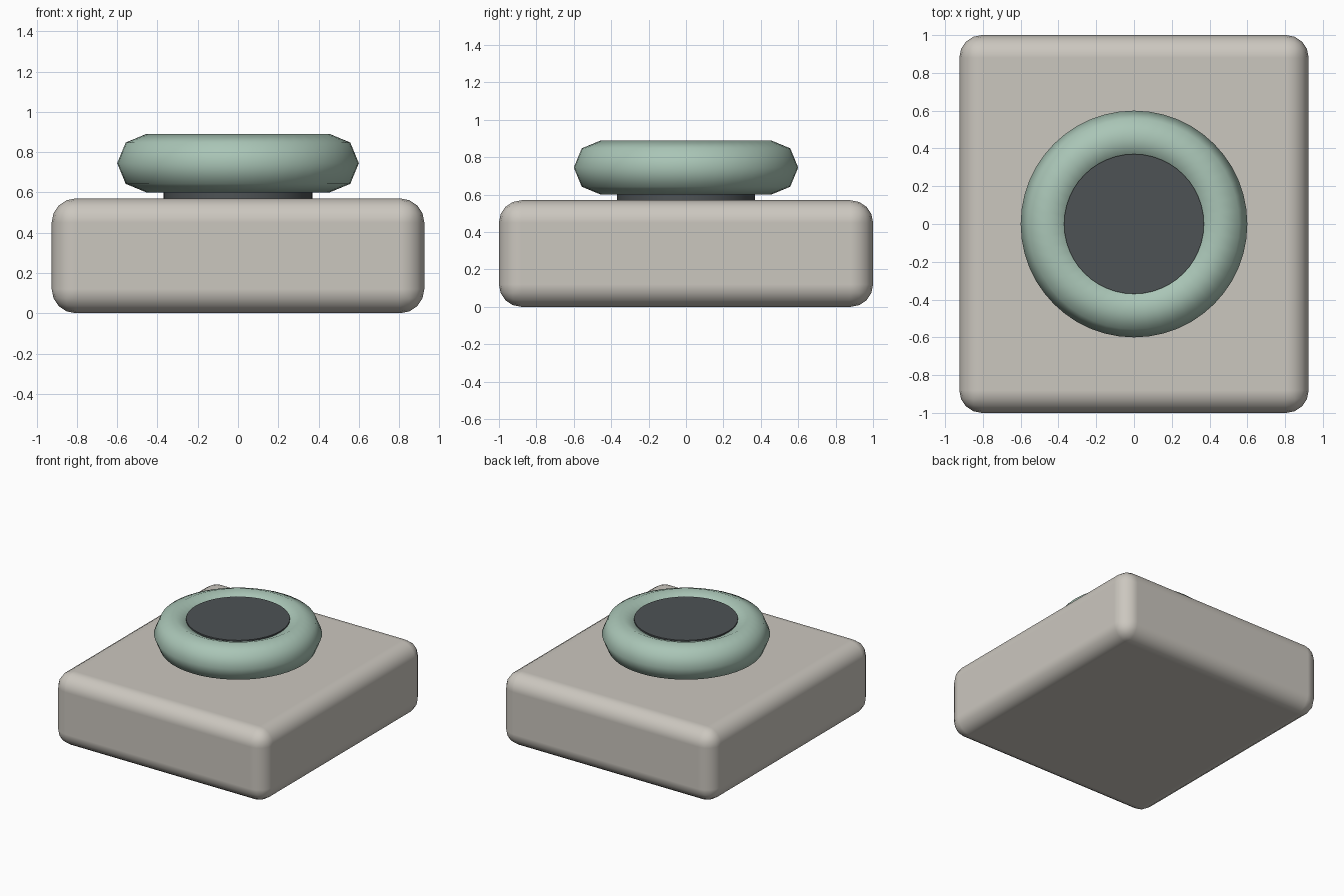
import bpy
import math

default = bpy.data.objects.get("Cube")
if default:
    bpy.data.objects.remove(default, do_unlink=True)


def material(name, rgb):
    mat = bpy.data.materials.new(name)
    mat.use_nodes = True
    colour = (*rgb, 1.0)
    mat.diffuse_color = colour
    mat.node_tree.nodes["Principled BSDF"].inputs["Base Color"].default_value = colour
    return mat


def finish(name, mat, angle=40):
    obj = bpy.context.object
    obj.name = name
    obj.data.materials.append(mat)
    bpy.ops.object.shade_smooth_by_angle(angle=math.radians(angle))
    return obj


stone = material("warm_grey", (0.60, 0.57, 0.52))
sage = material("sage_green", (0.40, 0.56, 0.47))
slate = material("dark_slate", (0.075, 0.085, 0.09))

# Rounded slab base
bpy.ops.mesh.primitive_cube_add(size=1, location=(0, 0, 0.285))
bpy.context.object.scale = (1.85, 2.0, 0.57)
bpy.ops.object.transform_apply(location=False, rotation=False, scale=True)
base = finish("base", stone)
bevel = base.modifiers.new("rounded_edges", "BEVEL")
bevel.width = 0.12
bevel.segments = 4
bevel.harden_normals = True

# Round dark core rising from the base
bpy.ops.mesh.primitive_cylinder_add(vertices=48, radius=0.37, depth=0.32,
                                    location=(0, 0, 0.705))
finish("core", slate)

# Ring around the core
bpy.ops.mesh.primitive_torus_add(major_segments=48, minor_segments=8,
                                 major_radius=0.455, minor_radius=0.145,
                                 location=(0, 0, 0.745))
finish("ring", sage, 60)
